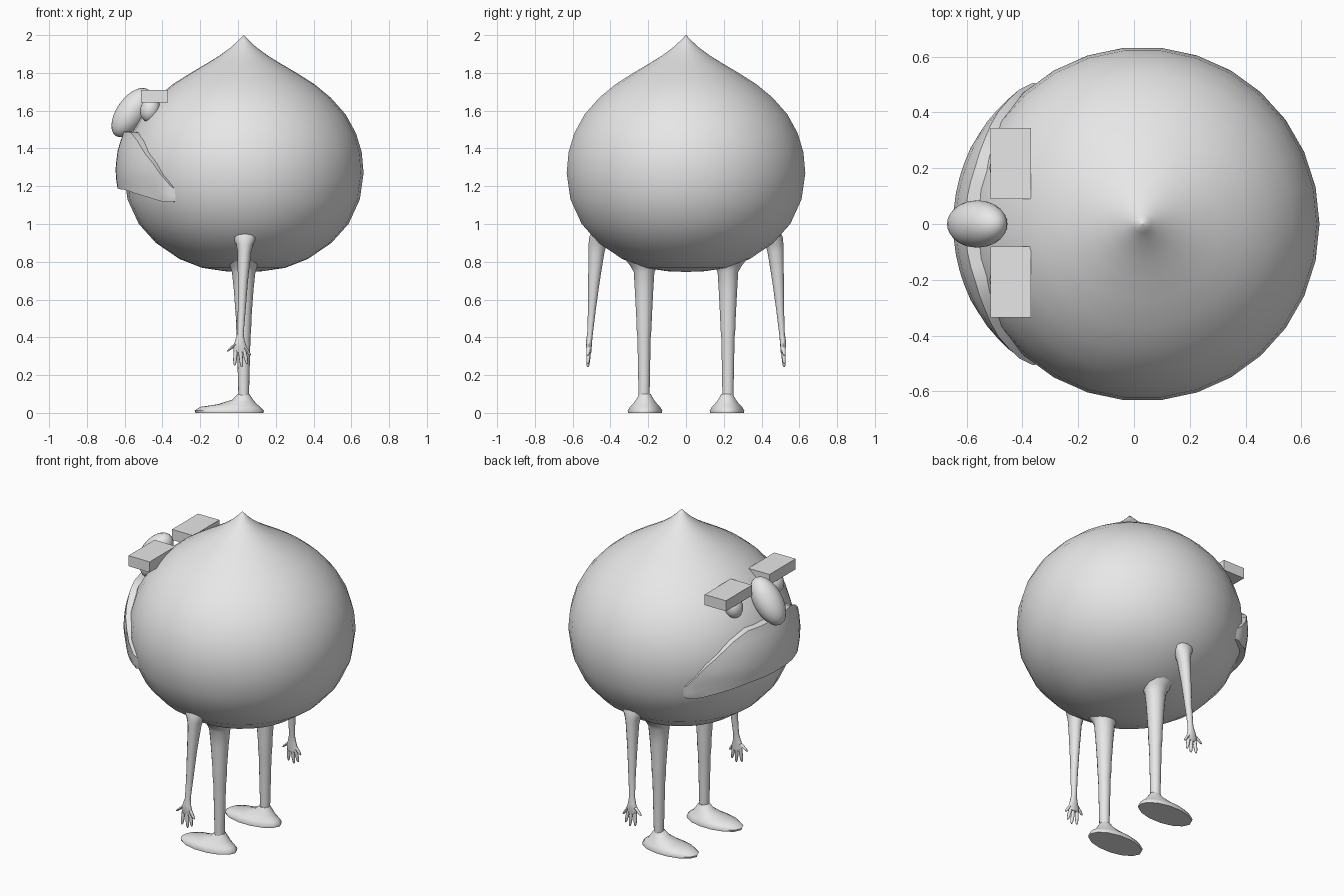
import bpy, bmesh, math
from mathutils import Vector, Matrix

if "Cube" in bpy.data.objects:
    bpy.data.objects.remove(bpy.data.objects["Cube"])

GREY = (0.8, 0.8, 0.8, 1.0)
mat = bpy.data.materials.new("plain grey")
mat.use_nodes = True
mat.diffuse_color = GREY
mat.node_tree.nodes["Principled BSDF"].inputs["Base Color"].default_value = GREY

AXIS_X = 0.03
SIDES = (("left", 1), ("right", -1))


def finish(name, bm, angle=50):
    """Turn a bmesh into a shaded, coloured object."""
    bmesh.ops.recalc_face_normals(bm, faces=bm.faces)
    mesh = bpy.data.meshes.new(name)
    bm.to_mesh(mesh)
    bm.free()
    mesh.materials.append(mat)
    obj = bpy.data.objects.new(name, mesh)
    bpy.context.collection.objects.link(obj)
    bpy.ops.object.select_all(action="DESELECT")
    obj.select_set(True)
    bpy.context.view_layer.objects.active = obj
    bpy.ops.object.shade_smooth_by_angle(angle=math.radians(angle))
    return obj


def loft(bm, rings, sides):
    """Skin horizontal ellipses given as (x, y, z, radius x, radius y)."""
    loops = []
    for x, y, z, rx, ry in rings:
        angles = [2 * math.pi * i / sides for i in range(sides)]
        loops.append([bm.verts.new((x + rx * math.cos(a), y + ry * math.sin(a), z))
                      for a in angles])
    for low, high in zip(loops, loops[1:]):
        for i in range(sides):
            j = (i + 1) % sides
            bm.faces.new((low[i], low[j], high[j], high[i]))
    bm.faces.new(loops[0])
    bm.faces.new(loops[-1])


def ellipsoid(name, centre, radii, tilt=0):
    bm = bmesh.new()
    matrix = (Matrix.Translation(centre) @ Matrix.Rotation(tilt, 4, "Y")
              @ Matrix.Diagonal((*radii, 1)))
    bmesh.ops.create_uvsphere(bm, u_segments=24, v_segments=14, radius=1, matrix=matrix)
    finish(name, bm)


def interpolate(table, t):
    """Piecewise linear lookup in rising (t, value) pairs."""
    for (a, va), (b, vb) in zip(table, table[1:]):
        if t <= b:
            return va + (vb - va) * max(0, t - a) / (b - a)
    return table[-1][1]


# Onion-shaped body, as (height, radius)
PROFILE = [(0.747, 0.02), (0.75, 0.1), (0.768, 0.22), (0.815, 0.34), (0.9, 0.465),
           (1.0, 0.555), (1.13, 0.615), (1.27, 0.635), (1.38, 0.625), (1.48, 0.595),
           (1.58, 0.54), (1.67, 0.46), (1.74, 0.375), (1.8, 0.28), (1.85, 0.195),
           (1.89, 0.13), (1.935, 0.068), (1.97, 0.03), (2.0, 0.001)]
bm = bmesh.new()
loft(bm, [(AXIS_X, 0, z, r, r) for z, r in PROFILE], 30)
finish("body", bm, 60)

# Muzzle shell wrapped over the face side of the body
UPPER = [(0, 1.49), (20, 1.485), (30, 1.435), (43, 1.32), (52, 1.21), (57, 1.15)]
LOWER = [(0, 1.19), (20, 1.18), (37, 1.145), (48, 1.115), (57, 1.12)]
ROWS, COLS, REACH = 7, 24, 57
bm = bmesh.new()
grid = []
for c in range(COLS + 1):
    phi = REACH * (2 * c / COLS - 1)
    low, high = interpolate(LOWER, abs(phi)), interpolate(UPPER, abs(phi))
    lift = 0.008 + 0.037 * (1 - (phi / REACH) ** 2)
    column = []
    for row in range(-1, ROWS + 1):
        t = min(max(row / (ROWS - 1), 0), 1)
        z = low + (high - low) * t
        buried = row in (-1, ROWS) or c in (0, COLS)
        r = interpolate(PROFILE, z) + (-0.03 if buried else lift)
        a = math.radians(phi)
        column.append(bm.verts.new((AXIS_X - r * math.cos(a), r * math.sin(a), z)))
    grid.append(column)
for one, two in zip(grid, grid[1:]):
    for i in range(ROWS + 1):
        bm.faces.new((one[i], one[i + 1], two[i + 1], two[i]))
finish("muzzle", bm)

# Tilted nose
ellipsoid("nose", (-0.562, 0, 1.59), (0.15, 0.085, 0.08), -math.radians(55))

for side, s in SIDES:
    # Eye and brow block
    ellipsoid(side + "_eye", (-0.465, 0.2 * s, 1.605), (0.052, 0.055, 0.066), math.radians(15))
    bm = bmesh.new()
    box = (Matrix.Translation((-0.442, 0.005 + 0.2125 * s, 1.677))
           @ Matrix.Diagonal((0.145, 0.255, 0.065, 1)))
    bmesh.ops.create_cube(bm, size=1, matrix=box)
    finish(side + "_brow", bm, 30)

    # Leg with a slight knee, flaring into the body
    leg = [(0.09, 0.028, 0.03), (0.2, 0.031, 0.032), (0.4, 0.036, 0.036),
           (0.45, 0.04, 0.041), (0.5, 0.041, 0.042), (0.65, 0.052, 0.05),
           (0.745, 0.062, 0.056), (0.775, 0.072, 0.072), (0.81, 0.095, 0.1)]
    bm = bmesh.new()
    loft(bm, [(AXIS_X, 0.222 * s, z, rx, ry) for z, rx, ry in leg], 14)
    finish(side + "_leg", bm)

    # Flat-soled foot, as (height, toe x, heel x, half width)
    foot = [(0, -0.225, 0.135, 0.092), (0.012, -0.23, 0.137, 0.094),
            (0.032, -0.2, 0.118, 0.082), (0.045, -0.11, 0.1, 0.068),
            (0.07, -0.03, 0.08, 0.048), (0.1, 0.0, 0.06, 0.031)]
    bm = bmesh.new()
    loft(bm, [((a + b) / 2, 0.217 * s, z, (b - a) / 2, w) for z, a, b, w in foot], 14)
    finish(side + "_foot", bm)

    # Arm running from the shoulder web down into the palm
    arm = [(0.32, 0.012, 0.512, 0.034, 0.011), (0.35, 0.01, 0.514, 0.036, 0.015),
           (0.38, 0.01, 0.513, 0.026, 0.016), (0.42, 0.013, 0.508, 0.017, 0.015),
           (0.55, 0.02, 0.498, 0.021, 0.021), (0.7, 0.026, 0.487, 0.027, 0.031),
           (0.85, 0.034, 0.474, 0.036, 0.042), (0.89, 0.035, 0.468, 0.044, 0.048),
           (0.93, 0.035, 0.46, 0.065, 0.052), (0.96, 0.035, 0.45, 0.085, 0.05)]
    bm = bmesh.new()
    loft(bm, [(x, y * s, z, rx, ry) for z, x, y, rx, ry in arm], 12)
    finish(side + "_arm", bm)

    # Thumb and fingers, as root (x, z) to tip (x, z)
    digits = [(-0.012, 0.365, -0.056, 0.325), (-0.012, 0.33, -0.018, 0.252),
              (0.012, 0.33, 0.02, 0.242), (0.032, 0.335, 0.048, 0.258),
              (0.034, 0.35, 0.064, 0.305)]
    bm = bmesh.new()
    for x0, z0, x1, z1 in digits:
        root, tip = Vector((x0, 0.514 * s, z0)), Vector((x1, 0.52 * s, z1))
        steps = ((0, 0.011), (0.6, 0.01), (0.9, 0.007), (1, 0.003))
        loft(bm, [(*root.lerp(tip, t), r, r) for t, r in steps], 8)
    finish(side + "_fingers", bm)
